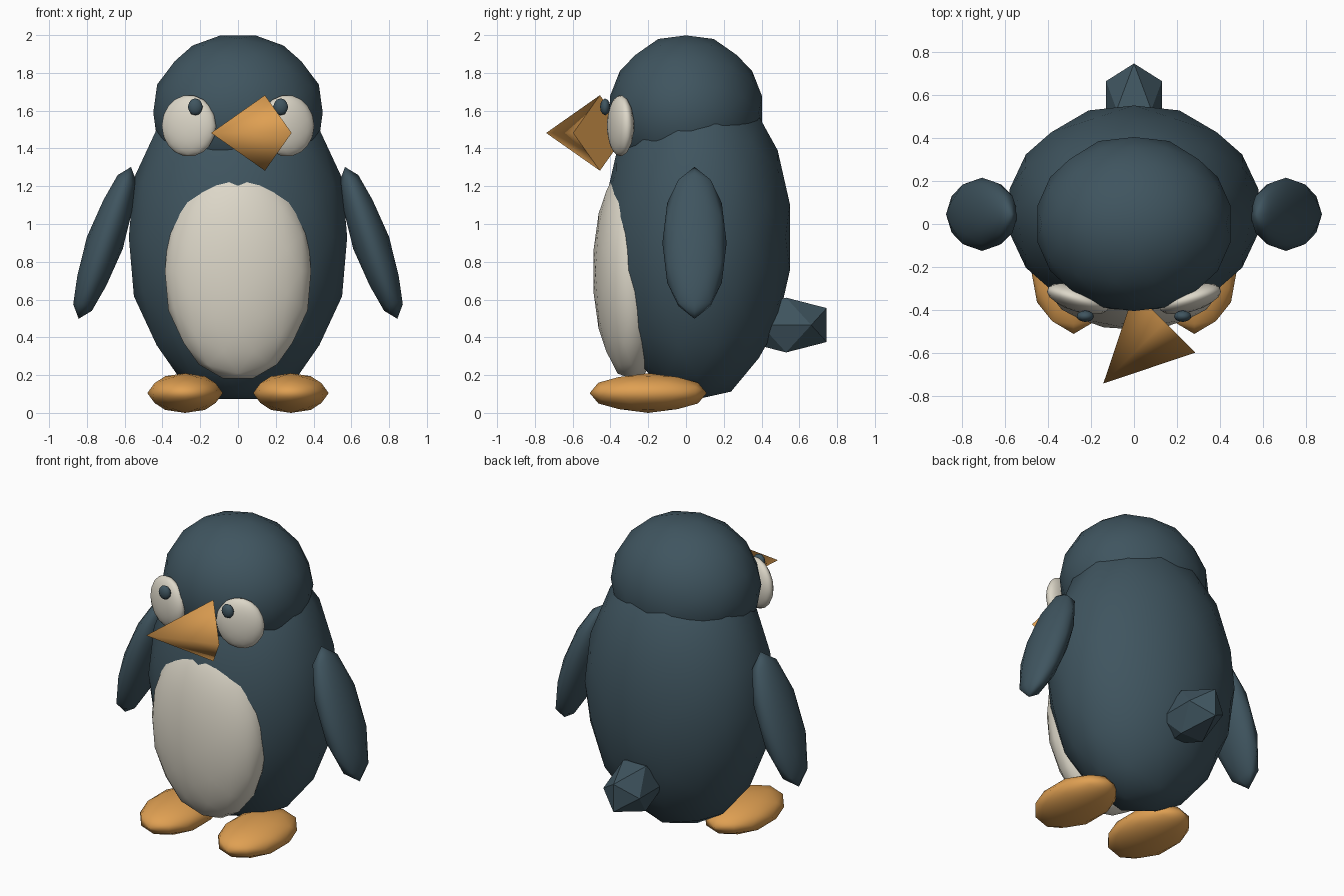
import bpy, bmesh, math
from mathutils import Matrix, Vector

cube = bpy.data.objects.get("Cube")
if cube:
    bpy.data.objects.remove(cube, do_unlink=True)


def material(name, rgb):
    m = bpy.data.materials.new(name)
    m.use_nodes = True
    color = (*rgb, 1)
    m.diffuse_color = color
    m.node_tree.nodes["Principled BSDF"].inputs["Base Color"].default_value = color
    return m


slate = material("slate blue", (0.05, 0.09, 0.115))
cream = material("cream", (0.72, 0.68, 0.58))
orange = material("orange", (0.74, 0.35, 0.085))


def finish(bm, name, mat, smooth_angle=None):
    bmesh.ops.recalc_face_normals(bm, faces=bm.faces)
    mesh = bpy.data.meshes.new(name)
    bm.to_mesh(mesh)
    bm.free()
    mesh.materials.append(mat)
    obj = bpy.data.objects.new(name, mesh)
    bpy.context.collection.objects.link(obj)
    if smooth_angle:
        bpy.ops.object.select_all(action='DESELECT')
        obj.select_set(True)
        bpy.context.view_layer.objects.active = obj
        bpy.ops.object.shade_smooth_by_angle(angle=math.radians(smooth_angle))
    return obj


def blob(name, mat, center, radii, cuts=2, turn=(0, 0, 0), smooth=True):
    """Ellipsoid from an edge-up icosahedron whose edges are split and rounded."""
    bm = bmesh.new()
    golden = (1 + math.sqrt(5)) / 2
    for a in (-1, 1):
        for b in (-golden, golden):
            for co in ((a, 0, b), (0, b, a), (b, a, 0)):
                bm.verts.new(co)
    bmesh.ops.convex_hull(bm, input=bm.verts)
    if cuts:
        bmesh.ops.subdivide_edges(bm, edges=bm.edges[:], cuts=cuts, use_grid_fill=True)
        for v in bm.verts:
            v.co.normalize()
    else:
        for v in bm.verts:
            v.co /= golden
    obj = finish(bm, name, mat, 80 if smooth else None)
    obj.location = center
    obj.scale = radii
    obj.rotation_euler = [math.radians(t) for t in turn]
    return obj


# Body, head and belly patch
blob("body", slate, (0, 0.06, 0.93), (0.59, 0.5, 0.875))
blob("head", slate, (0, 0, 1.59), (0.458, 0.412, 0.417))
blob("belly", cream, (0, -0.29, 0.75), (0.395, 0.203, 0.58))

# Faceted tail
blob("tail", slate, (0, 0.53, 0.465), (0.13, 0.215, 0.145), cuts=0, smooth=False)

# Paired parts
for side, s in (("left", 1), ("right", -1)):
    blob(side + "_eye_white", cream, (s * 0.26, -0.347, 1.52),
         (0.15, 0.06, 0.163), turn=(0, 0, s * 17))
    blob(side + "_pupil", slate, (s * 0.226, -0.428, 1.62), (0.04, 0.027, 0.045), cuts=1)
    blob(side + "_flipper", slate, (s * 0.705, 0.045, 0.9),
         (0.1, 0.17, 0.425), cuts=1, turn=(0, -s * 19, 0))
    blob(side + "_foot", orange, (s * 0.28, -0.2, 0.105), (0.2, 0.31, 0.105), cuts=1)

# Four-sided beak, turned to its right
bm = bmesh.new()
bmesh.ops.create_cone(bm, cap_ends=True, segments=4, radius1=0.2, radius2=0, depth=0.403)
bmesh.ops.remove_doubles(bm, verts=bm.verts, dist=0.001)
aim = Vector((-1, -1, 0)).normalized()
across = Vector((1, -1, 0)).normalized()
up = Vector((0, 0, 1))
frame = Matrix((across, up, aim)).transposed().to_4x4()
bm.transform(Matrix.Translation((0, -0.598, 1.482)) @ frame)
finish(bm, "beak", orange, 86)
